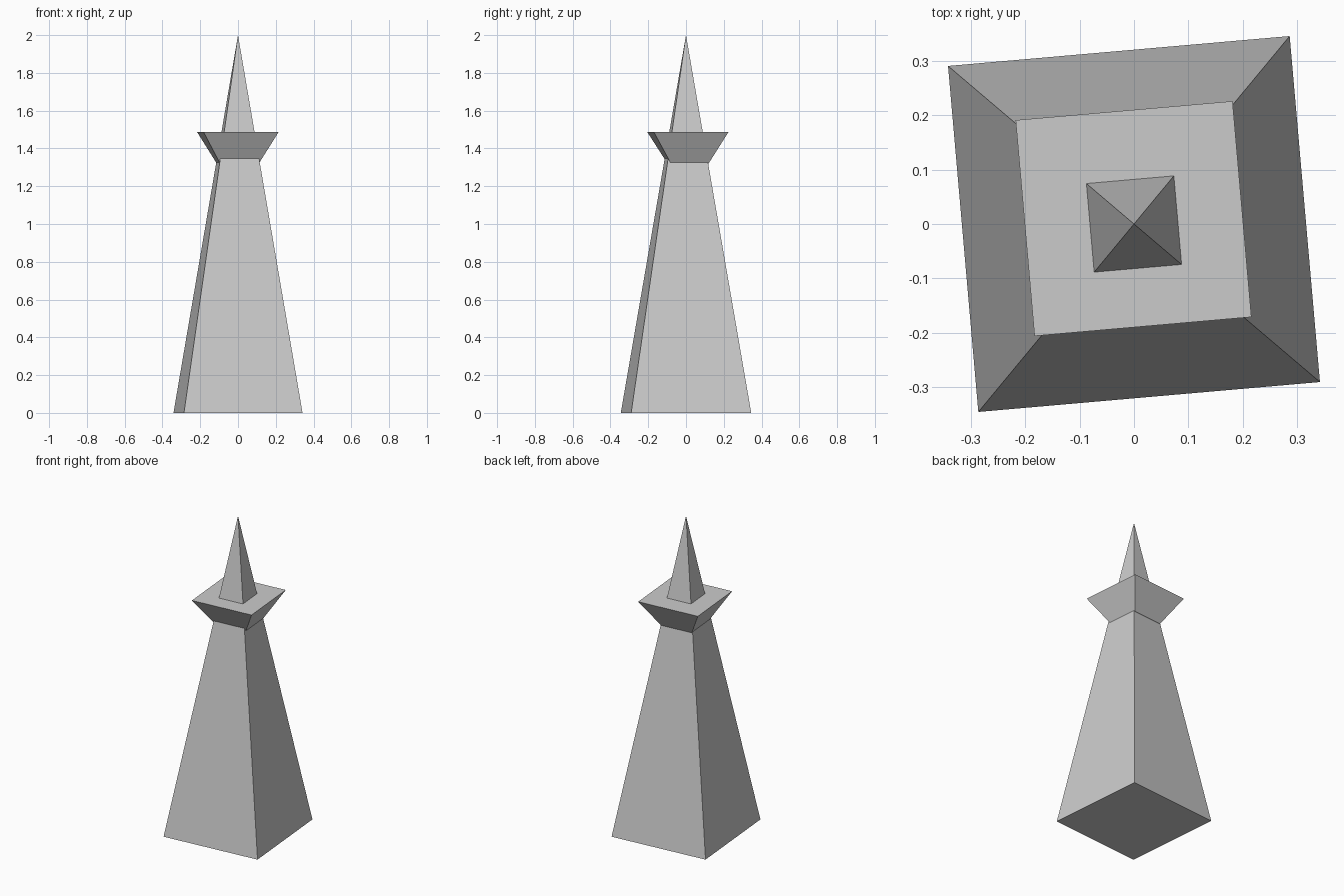
import bpy
import bmesh
import math
from mathutils import Matrix

cube = bpy.data.objects.get("Cube")
if cube:
    bpy.data.objects.remove(cube, do_unlink=True)

stone = bpy.data.materials.new("light_grey_stone")
stone.use_nodes = True
GREY = (0.6, 0.6, 0.6, 1.0)
stone.diffuse_color = GREY
stone.node_tree.nodes["Principled BSDF"].inputs["Base Color"].default_value = GREY

TURN = Matrix.Rotation(math.radians(5), 4, "Z")


def square(bm, half_x, half_y, y, z):
    """Add a ring of four corners, turned with the tower."""
    corners = [(-1, -1), (1, -1), (1, 1), (-1, 1)]
    return [bm.verts.new(TURN @ Matrix.Translation((sx * half_x, sy * half_y + y, z)).translation)
            for sx, sy in corners]


def finish(name, bm):
    bmesh.ops.recalc_face_normals(bm, faces=bm.faces)
    mesh = bpy.data.meshes.new(name)
    bm.to_mesh(mesh)
    bm.free()
    mesh.materials.append(stone)
    obj = bpy.data.objects.new(name, mesh)
    bpy.context.collection.objects.link(obj)


# Tall four-sided tower, tapering to the spire tip
bm = bmesh.new()
base = square(bm, 0.315, 0.319, 0, 0)
tip = bm.verts.new((0, 0, 2))
bm.faces.new(base)
for i in range(4):
    bm.faces.new((base[i], base[(i + 1) % 4], tip))
finish("tower_and_spire", bm)

# Flared collar around the upper tower, set slightly back
bm = bmesh.new()
low = square(bm, 0.103, 0.1, 0.011, 1.32)
high = square(bm, 0.2, 0.199, 0.01, 1.488)
bm.faces.new(low)
bm.faces.new(high)
for i in range(4):
    j = (i + 1) % 4
    bm.faces.new((low[i], low[j], high[j], high[i]))
finish("flared_collar", bm)
